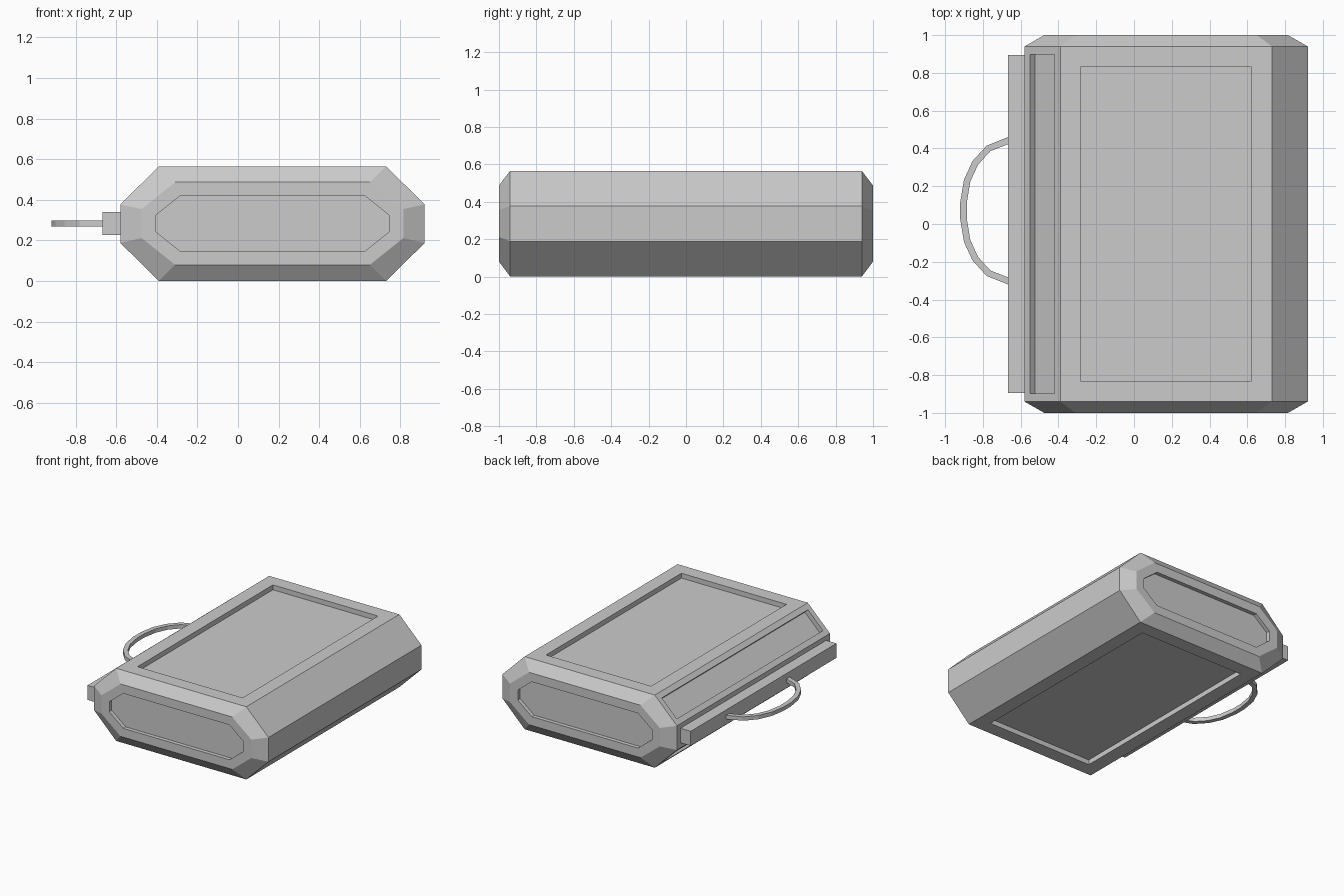
import bpy, bmesh
from mathutils import Vector

if "Cube" in bpy.data.objects:
    bpy.data.objects.remove(bpy.data.objects["Cube"])


def finish(name, bm):
    bmesh.ops.recalc_face_normals(bm, faces=bm.faces)
    me = bpy.data.meshes.new(name)
    bm.to_mesh(me)
    bm.free()
    ob = bpy.data.objects.new(name, me)
    bpy.context.collection.objects.link(ob)
    return ob


def octagon(x0, x1, z0, z1, cx, cz):
    return [(x0, z0 + cz), (x0 + cx, z0), (x1 - cx, z0), (x1, z0 + cz),
            (x1, z1 - cz), (x1 - cx, z1), (x0 + cx, z1), (x0, z1 - cz)]


def recess(bm, direction, border, depth):
    # inset the face pointing along direction, then sink it
    d = Vector(direction).normalized()
    best = max(bm.faces, key=lambda f: (f.normal.dot(d) > 0.99) * f.calc_area())
    n = best.normal.copy()
    bmesh.ops.inset_individual(bm, faces=[best], thickness=border, use_even_offset=True)
    new = bmesh.ops.extrude_discrete_faces(bm, faces=[best])["faces"]
    bmesh.ops.translate(bm, verts=new[0].verts[:], vec=-n * depth)
    bm.normal_update()


# Body: chamfered octagonal prism with narrower ends
big = octagon(-0.58, 0.92, 0, 0.565, 0.19, 0.188)
small = octagon(-0.475, 0.815, 0.08, 0.487, 0.165, 0.132)
bm = bmesh.new()
rings = [[bm.verts.new((x, y, z)) for x, z in prof]
         for y, prof in ((-1, small), (-0.94, big), (0.94, big), (1, small))]
for a, b in zip(rings, rings[1:]):
    for i in range(8):
        j = (i + 1) % 8
        bm.faces.new((a[i], a[j], b[j], b[i]))
bm.faces.new(rings[0])
bm.faces.new(rings[-1][::-1])
bmesh.ops.recalc_face_normals(bm, faces=bm.faces)
bm.normal_update()

# Sunken panels: top and bottom, both ends, left slopes
for s in (-1, 1):
    recess(bm, (0, 0, s), 0.108, 0.038)
    recess(bm, (0, s, 0), 0.068, 0.03)
    recess(bm, (-0.188, 0, s * 0.19), 0.043, 0.036)
finish("body", bm)

# Mounting bar along the left side
bm = bmesh.new()
bmesh.ops.create_cube(bm, size=1)
for v in bm.verts:
    v.co = Vector((-0.62 + v.co.x * 0.095, v.co.y * 1.79, 0.284 + v.co.z * 0.113))
finish("handle_bar", bm)

# Flat bow handle: outer outline offset inwards, then given thickness
half = [(-0.64, 0.40), (-0.667, 0.39), (-0.78, 0.345), (-0.855, 0.263),
        (-0.90, 0.165), (-0.92, 0.045)]
outer = [Vector(p) for p in half + [(x, -y) for x, y in reversed(half)]]
width, thick, zmid, ymid = 0.035, 0.03, 0.284, 0.07
bm = bmesh.new()
sections = []
for i, p in enumerate(outer):
    t = outer[min(i + 1, len(outer) - 1)] - outer[max(i - 1, 0)]
    n = Vector((-t.y, t.x)).normalized()
    q = p + n * width
    sections.append([bm.verts.new((c.x, c.y + ymid, zmid + h * thick / 2))
                     for c, h in ((p, -1), (q, -1), (q, 1), (p, 1))])
for a, b in zip(sections, sections[1:]):
    for i in range(4):
        j = (i + 1) % 4
        bm.faces.new((a[i], a[j], b[j], b[i]))
bm.faces.new(sections[0])
bm.faces.new(sections[-1][::-1])
finish("handle", bm)
